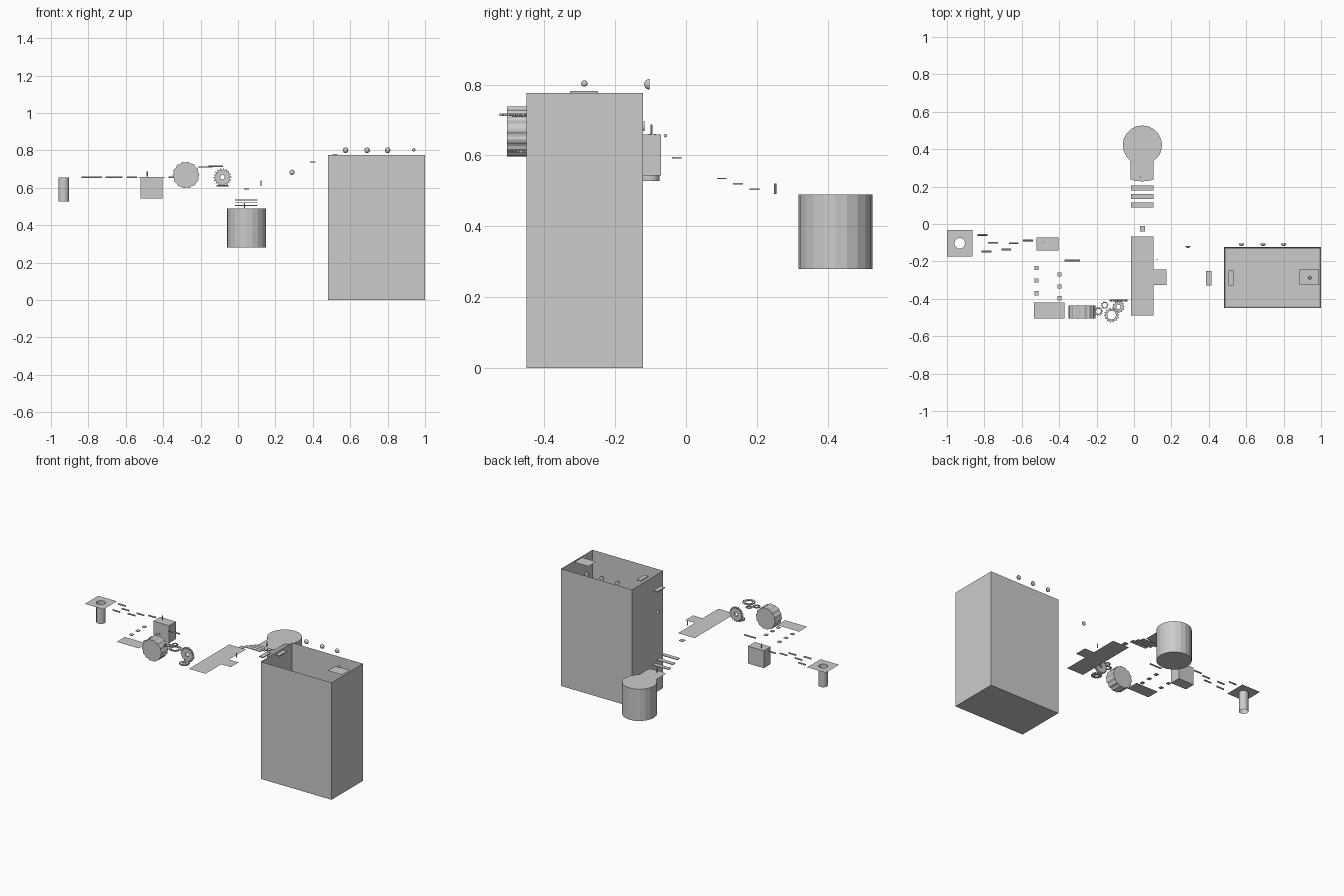
import bpy, bmesh
from math import sin, cos, pi, radians
from mathutils import Matrix, Vector

if "Cube" in bpy.data.objects:
    bpy.data.objects.remove(bpy.data.objects["Cube"])


def finish(name, bm):
    bmesh.ops.recalc_face_normals(bm, faces=bm.faces)
    me = bpy.data.meshes.new(name)
    bm.to_mesh(me)
    bm.free()
    ob = bpy.data.objects.new(name, me)
    bpy.context.collection.objects.link(ob)
    return ob


def box(name, x0, x1, y0, y1, z0, z1):
    bm = bmesh.new()
    bmesh.ops.create_cube(bm, size=1, matrix=Matrix.Translation(((x0 + x1) / 2, (y0 + y1) / 2, (z0 + z1) / 2))
                          @ Matrix.Diagonal((x1 - x0, y1 - y0, z1 - z0, 1)))
    return finish(name, bm)


def cyl(name, c, r, h, n=20, axis='Z'):
    rot = {'Z': Matrix(), 'X': Matrix.Rotation(pi / 2, 4, 'Y'), 'Y': Matrix.Rotation(pi / 2, 4, 'X')}[axis]
    bm = bmesh.new()
    bmesh.ops.create_cone(bm, cap_ends=True, segments=n, radius1=r, radius2=r, depth=h,
                          matrix=Matrix.Translation(c) @ rot)
    return finish(name, bm)


def sheet(name, pts, z):
    bm = bmesh.new()
    bm.faces.new([bm.verts.new((x, y, z)) for x, y in pts])
    return finish(name, bm)


def rect(name, x0, x1, y0, y1, z):
    return sheet(name, [(x0, y0), (x1, y0), (x1, y1), (x0, y1)], z)


def gear(name, c, r, hole, h, teeth, depth, axis='Z'):
    """Toothed ring centred on c."""
    n = teeth * 4
    rot = Matrix.Rotation(pi / 2, 4, 'X') if axis == 'Y' else Matrix()
    m = Matrix.Translation(c) @ rot
    bm = bmesh.new()
    rings = []
    for z in (-h / 2, h / 2):
        out, inn = [], []
        for i in range(n):
            a = 2 * pi * i / n
            R = r if i % 4 < 2 else r - depth
            out.append(bm.verts.new(m @ Vector((R * cos(a), R * sin(a), z))))
            if hole:
                inn.append(bm.verts.new(m @ Vector((hole * cos(a), hole * sin(a), z))))
        rings.append((out, inn))
    (o0, i0), (o1, i1) = rings
    for i in range(n):
        j = (i + 1) % n
        bm.faces.new((o0[i], o0[j], o1[j], o1[i]))
        if hole:
            bm.faces.new((i0[j], i0[i], i1[i], i1[j]))
            bm.faces.new((o0[j], o0[i], i0[i], i0[j]))
            bm.faces.new((o1[i], o1[j], i1[j], i1[i]))
    if not hole:
        bm.faces.new(o0[::-1])
        bm.faces.new(o1)
    return finish(name, bm)


def dome(name, c, r, depth):
    """Half ball, flat side facing +y."""
    bm = bmesh.new()
    bmesh.ops.create_uvsphere(bm, u_segments=12, v_segments=8, radius=1)
    bmesh.ops.bisect_plane(bm, geom=bm.verts[:] + bm.edges[:] + bm.faces[:],
                           plane_co=(0, 0, 0), plane_no=(0, 1, 0), clear_outer=True)
    bmesh.ops.holes_fill(bm, edges=[e for e in bm.edges if e.is_boundary])
    bm.transform(Matrix.Translation(c) @ Matrix.Diagonal((r, depth, r, 1)))
    return finish(name, bm)


# Tall open tower: cube with the top inset and pushed down
tower = box("tower", 0.482, 1.0, -0.45, -0.122, 0, 0.776)
bm = bmesh.new()
bm.from_mesh(tower.data)
top = max(bm.faces, key=lambda f: f.calc_center_median().z)
bmesh.ops.inset_region(bm, faces=[top], thickness=0.012)
bmesh.ops.translate(bm, verts=top.verts, vec=(0, 0, -0.76))
bm.to_mesh(tower.data)
bm.free()

# Tower ledge, small pads and goal ball
rect("tower_ledge", 0.885, 0.989, -0.325, -0.243, 0.776)
box("tower_pad", 0.505, 0.533, -0.328, -0.248, 0.776, 0.782)
box("floating_pad", 0.385, 0.415, -0.328, -0.252, 0.734, 0.740)
bm = bmesh.new()
bmesh.ops.create_uvsphere(bm, u_segments=12, v_segments=8, radius=0.009,
                          matrix=Matrix.Translation((0.94, -0.287, 0.803)))
finish("goal_ball", bm)

# Half-ball bumpers
for x in (0.575, 0.69, 0.80):
    dome("tower_bumper", (x, -0.103, 0.801), 0.015, 0.015)
dome("lone_bumper", (0.288, -0.117, 0.683), 0.014, 0.011)

# T-shaped walkway
sheet("walkway", [(-0.017, -0.49), (0.105, -0.49), (0.105, -0.325), (0.175, -0.325),
                  (0.175, -0.243), (0.105, -0.243), (0.105, -0.067), (-0.017, -0.067)], 0.61)

# Steps down to the round platform
box("step_stone", 0.033, 0.06, -0.04, -0.012, 0.591, 0.595)
for y, z in ((0.101, 0.535), (0.147, 0.52), (0.193, 0.505)):
    box("step", -0.017, 0.103, y - 0.014, y + 0.014, z - 0.002, z + 0.002)

# Round platform with its rounded landing
cyl("round_platform", (0.045, 0.422, 0.385), 0.105, 0.21, 20)
arc = [(0.043 + 0.2 * sin(radians(a)), 0.428 - 0.2 * cos(radians(a))) for a in range(-18, 19, 6)]
sheet("landing", arc + [(0.105, 0.34), (-0.019, 0.34)], 0.491)

# Marker pins
for x, y, z, h in ((0.035, 0.252, 0.491, 0.03), (0.122, -0.19, 0.61, 0.028), (-0.485, -0.097, 0.66, 0.028)):
    cyl("marker_pin", (x, y, z + h / 2), 0.003, h, 8)

# Drum wheel and gears
gear("drum_wheel", (-0.278, -0.47, 0.668), 0.071, 0, 0.07, 14, 0.004, 'Y')
gear("small_gear", (-0.19, -0.467, 0.712), 0.024, 0.013, 0.006, 10, 0.005)
gear("tiny_gear", (-0.157, -0.434, 0.712), 0.02, 0.012, 0.006, 10, 0.004)
gear("large_gear", (-0.12, -0.487, 0.715), 0.04, 0.023, 0.006, 14, 0.007)
gear("low_gear", (-0.083, -0.443, 0.611), 0.033, 0.012, 0.008, 12, 0.006)
gear("upright_gear", (-0.083, -0.409, 0.656), 0.048, 0.012, 0.012, 18, 0.009, 'Y')

# Rectangular landing, stepping squares and cube
rect("gear_landing", -0.535, -0.372, -0.505, -0.42, 0.656)
for x, ys in ((-0.521, (-0.235, -0.303, -0.37)), (-0.398, (-0.27, -0.335, -0.397))):
    for y in ys:
        box("stepping_square", x - 0.011, x + 0.011, y - 0.011, y + 0.011, 0.654, 0.658)
box("block", -0.52, -0.405, -0.142, -0.071, 0.544, 0.659)

# Floating rods
for x, y in ((-0.81, -0.058), (-0.788, -0.147), (-0.754, -0.1), (-0.683, -0.137), (-0.643, -0.103), (-0.567, -0.088)):
    cyl("rod", (x, y, 0.656), 0.005, 0.053, 10, 'X')
cyl("long_rod", (-0.331, -0.196, 0.656), 0.005, 0.083, 10, 'X')

# Start plate with a round hole, and the open tube below it
cx, cy, R, n = -0.932, -0.103, 0.028, 24
bm = bmesh.new()
hole, low, rim = [], [], []
for i in range(n):
    a = 2 * pi * i / n
    c, s = cos(a), sin(a)
    k = max(abs(c), abs(s))
    hole.append(bm.verts.new((cx + R * c, cy + R * s, 0.656)))
    low.append(bm.verts.new((cx + R * c, cy + R * s, 0.528)))
    rim.append(bm.verts.new((cx + 0.068 * c / k, cy + 0.07 * s / k, 0.656)))
for i in range(n):
    j = (i + 1) % n
    bm.faces.new((hole[i], rim[i], rim[j], hole[j]))
    bm.faces.new((low[i], hole[i], hole[j], low[j]))
finish("start_plate_and_tube", bm)
